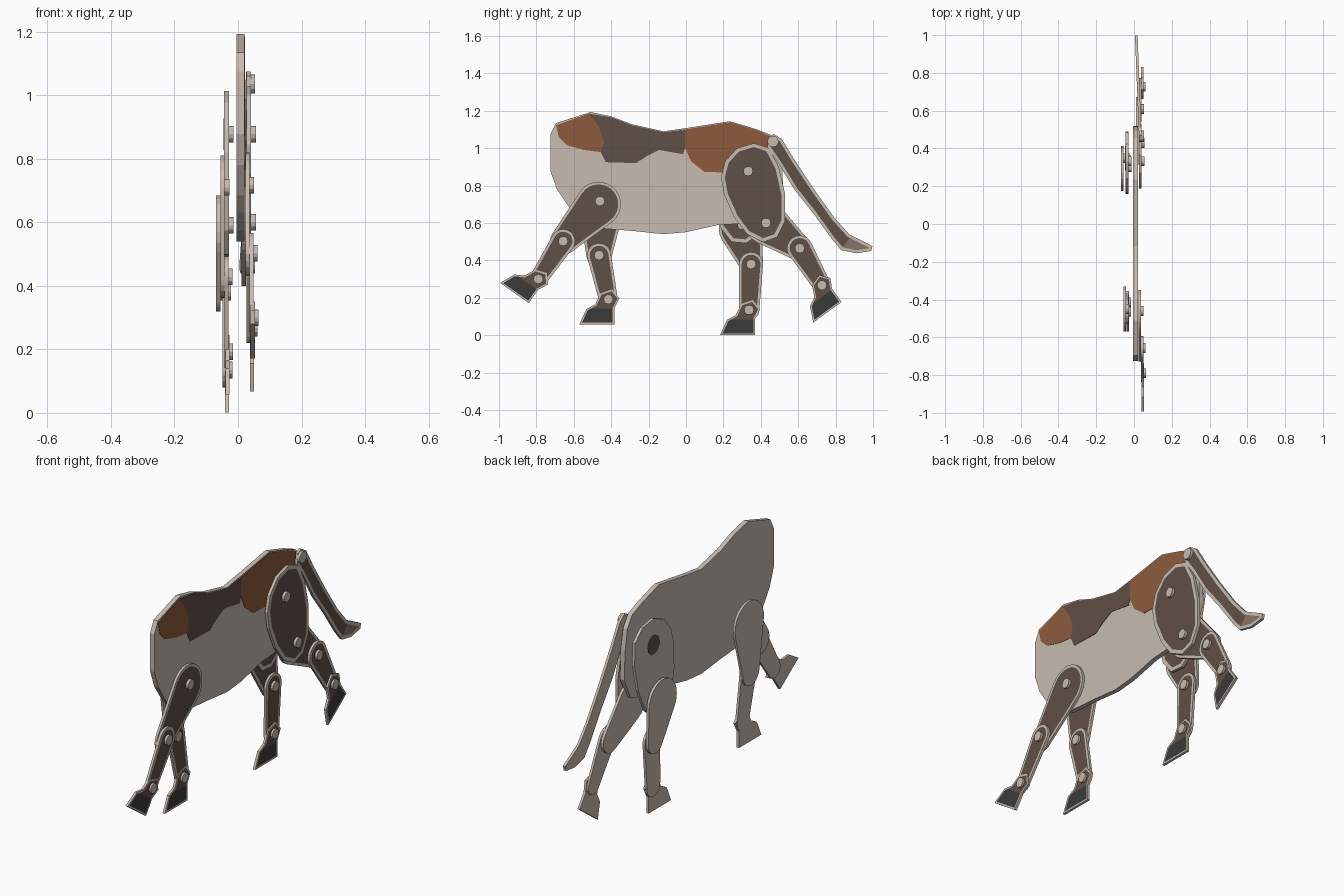
import bpy, bmesh, math
from mathutils import Vector

if "Cube" in bpy.data.objects:
    bpy.data.objects.remove(bpy.data.objects["Cube"])


def material(name, rgb):
    m = bpy.data.materials.new(name)
    m.diffuse_color = (*rgb, 1)
    m.use_nodes = True
    m.node_tree.nodes["Principled BSDF"].inputs["Base Color"].default_value = m.diffuse_color
    return m


MATS = {
    "beige": material("beige", (0.57, 0.50, 0.44)),
    "brown": material("dark_brown", (0.118, 0.080, 0.062)),
    "rust": material("rust_brown", (0.27, 0.104, 0.046)),
    "hoof": material("charcoal", (0.044, 0.042, 0.042)),
    "taupe": material("taupe", (0.24, 0.175, 0.14)),
}


def plate(name, outline, x0, x1, base="beige", inner=None, rim=0.014, split=None, tilt=0.0):
    """Flat cut-out in the YZ plane; the +x side may get an inset painted face,
    split = (point, direction, colour) repaints what lies beyond a line."""
    bm = bmesh.new()
    y0 = outline[0][0]
    back, face = [[bm.verts.new((x + tilt * (y - y0), y, z)) for y, z in outline] for x in (x0, x1)]
    bm.faces.new(back)
    front = bm.faces.new(face)
    n = len(outline)
    for i in range(n):
        j = (i + 1) % n
        bm.faces.new((back[i], back[j], face[j], face[i]))
    bmesh.ops.recalc_face_normals(bm, faces=bm.faces[:])
    used = [base]
    if inner:
        used.append(inner)
        bmesh.ops.inset_region(bm, faces=[front], thickness=rim, use_even_offset=True)
        front.material_index = 1
        if split:
            (py, pz), (dy, dz), colour = split
            used.append(colour)
            p, d = Vector((x1, py, pz)), Vector((0, dy, dz))
            bmesh.ops.bisect_plane(bm, geom=[front] + front.edges[:] + front.verts[:],
                                   plane_co=p, plane_no=d, dist=1e-5)
            for f in bm.faces:
                if f.material_index == 1 and (f.calc_center_median() - p).dot(d) > 0:
                    f.material_index = 2
    me = bpy.data.meshes.new(name)
    bm.to_mesh(me)
    bm.free()
    for key in used:
        me.materials.append(MATS[key])
    ob = bpy.data.objects.new(name, me)
    bpy.context.collection.objects.link(ob)
    return ob


def circle(c, r, a0=0.0, a1=2 * math.pi, n=14, closed=False):
    steps = n if closed else n - 1
    return [(c[0] + r * math.cos(a0 + (a1 - a0) * i / steps),
             c[1] + r * math.sin(a0 + (a1 - a0) * i / steps)) for i in range(n)]


def link(p, r, q, s):
    """Outline of a tapered strap around two circles."""
    dy, dz = q[0] - p[0], q[1] - p[1]
    a, b = math.atan2(dz, dy), math.acos((r - s) / math.hypot(dy, dz))
    return circle(p, r, a + b, a + 2 * math.pi - b) + circle(q, s, a - b, a + b, 10)


def turn(points, angle, pivot, offset=(0, 0)):
    c, s = math.cos(math.radians(angle)), math.sin(math.radians(angle))
    return [(pivot[0] + (y - offset[0]) * c - (z - offset[1]) * s,
             pivot[1] + (y - offset[0]) * s + (z - offset[1]) * c) for y, z in points]


def rivet(name, c, x_end, depth=0.02, r=0.026):
    plate(name, circle(c, r, n=12, closed=True), x_end - depth, x_end)


HOOF = [(-.155, -.134), (.032, -.134), (.032, -.048), (.059, .005),
        (.02, .053), (-.043, .032), (-.07, -.027), (-.118, -.053)]


def lower_leg(name, knee, fetlock, r, s, angle, x_leg, x_hoof):
    """Cannon strap, hoof and their two rivets."""
    plate(name + "_lower", link(knee, r, fetlock, s), x_leg, x_leg + .013, inner="brown")
    d = turn([(0, -1)], angle, (0, 0))[0]
    p = turn([(0, -.05)], angle, fetlock)[0]
    plate(name + "_hoof", turn(HOOF, angle, fetlock), x_hoof, x_hoof + .013,
          inner="brown", rim=.009, split=(p, d, "hoof"))
    rivet(name + "_knee_rivet", knee, x_leg + .026, .034)
    rivet(name + "_fetlock_rivet", fetlock, x_hoof + .024)


# Body board with painted coat patches
plate("body", [(-.725, .877), (-.725, 1.075), (-.695, 1.134), (-.51, 1.193), (-.40, 1.17),
               (-.29, 1.128), (-.12, 1.09), (0, 1.107), (.235, 1.144), (.38, 1.10), (.455, 1.07),
               (.495, 1.01), (.515, .9), (.52, .75), (.47, .64), (.35, .60), (.166, .588),
               (0, .551), (-.12, .54), (-.27, .556), (-.465, .572), (-.57, .63),
               (-.625, .684), (-.69, .78)], -.005, .020)
PATCHES = {
    "shoulder_patch": ("rust", [(-.695, 1.123), (-.519, 1.185), (-.465, 1.112), (-.439, 1.032),
                                (-.455, .979), (-.545, .99), (-.636, 1.016), (-.68, 1.06)]),
    "back_patch": ("brown", [(-.519, 1.185), (-.40, 1.165), (-.29, 1.123), (-.12, 1.085),
                             (-.005, 1.10), (-.005, 1.0), (-.016, .968), (-.144, .99),
                             (-.21, .957), (-.267, .92), (-.428, .925), (-.455, .979),
                             (-.439, 1.032), (-.465, 1.112)]),
    "rump_patch": ("rust", [(-.005, 1.10), (.235, 1.139), (.38, 1.096), (.45, 1.065), (.46, .97),
                            (.25, .87), (.10, .872), (.027, .93), (-.005, 1.0)]),
}
for name, (colour, pts) in PATCHES.items():
    plate(name, pts, .019, .022, base=colour)

# Tail, leaning inward towards its tip
plate("tail", [(.47, 1.075), (.513, 1.048), (.578, .941), (.684, .781), (.791, .631), (.872, .54),
               (.997, .476), (.99, .45), (.91, .438), (.83, .455), (.78, .513), (.684, .647),
               (.578, .781), (.497, .914), (.435, 1.005), (.44, 1.06)], .026, .040,
      inner="brown", rim=.016, split=((.86, .50), (.8, -.6), "taupe"), tilt=-.04)
rivet("tail_rivet", (.465, 1.035), .054, r=.03)

# Thighs share one outline, turned about the hip
HIP = (.332, .877)
THIGH = [(.364, 1.027), (.444, 1.0), (.497, .898), (.53, .754), (.53, .61), (.487, .524),
         (.412, .497), (.326, .54), (.257, .631), (.203, .754), (.187, .845), (.209, .93), (.273, 1.0)]
plate("right_thigh", THIGH, .026, .041, inner="brown", rim=.02)
plate("left_thigh", turn(THIGH, -25, HIP, HIP), -.044, -.029, inner="brown", rim=.02)
plate("left_hip_pin", circle(HIP, .05, n=16, closed=True), -.046, -.043, base="brown")

# Hind legs
plate("right_gaskin", link((.428, .60), .115, (.605, .465), .067), .011, .025, inner="brown")
plate("left_gaskin", link((.29, .57), .115, (.35, .38), .062), -.069, -.055, inner="brown")
lower_leg("right_hind", (.608, .465), (.727, .267), .068, .047, 36, .027, .037)
lower_leg("left_hind", (.348, .38), (.337, .135), .064, .055, 0, -.048, -.041)
for name, c, x in (("right_hip_rivet", HIP, .056), ("right_stifle_rivet", (.428, .60), .056),
                   ("left_hip_rivet", HIP, -.014), ("left_stifle_rivet", (.30, .59), -.014)):
    rivet(name, c, x)

# Front legs
plate("right_front_upper", link((-.468, .70), .12, (-.655, .503), .072), .023, .036, inner="brown")
plate("left_front_upper", link((-.45, .69), .12, (-.465, .43), .068), -.055, -.042, inner="brown")
lower_leg("right_front", (-.657, .503), (-.79, .30), .064, .047, -35, .036, .040)
lower_leg("left_front", (-.465, .428), (-.415, .192), .064, .05, 0, -.043, -.040)
rivet("right_shoulder_rivet", (-.46, .717), .050)
rivet("left_shoulder_rivet", (-.45, .71), -.026)
